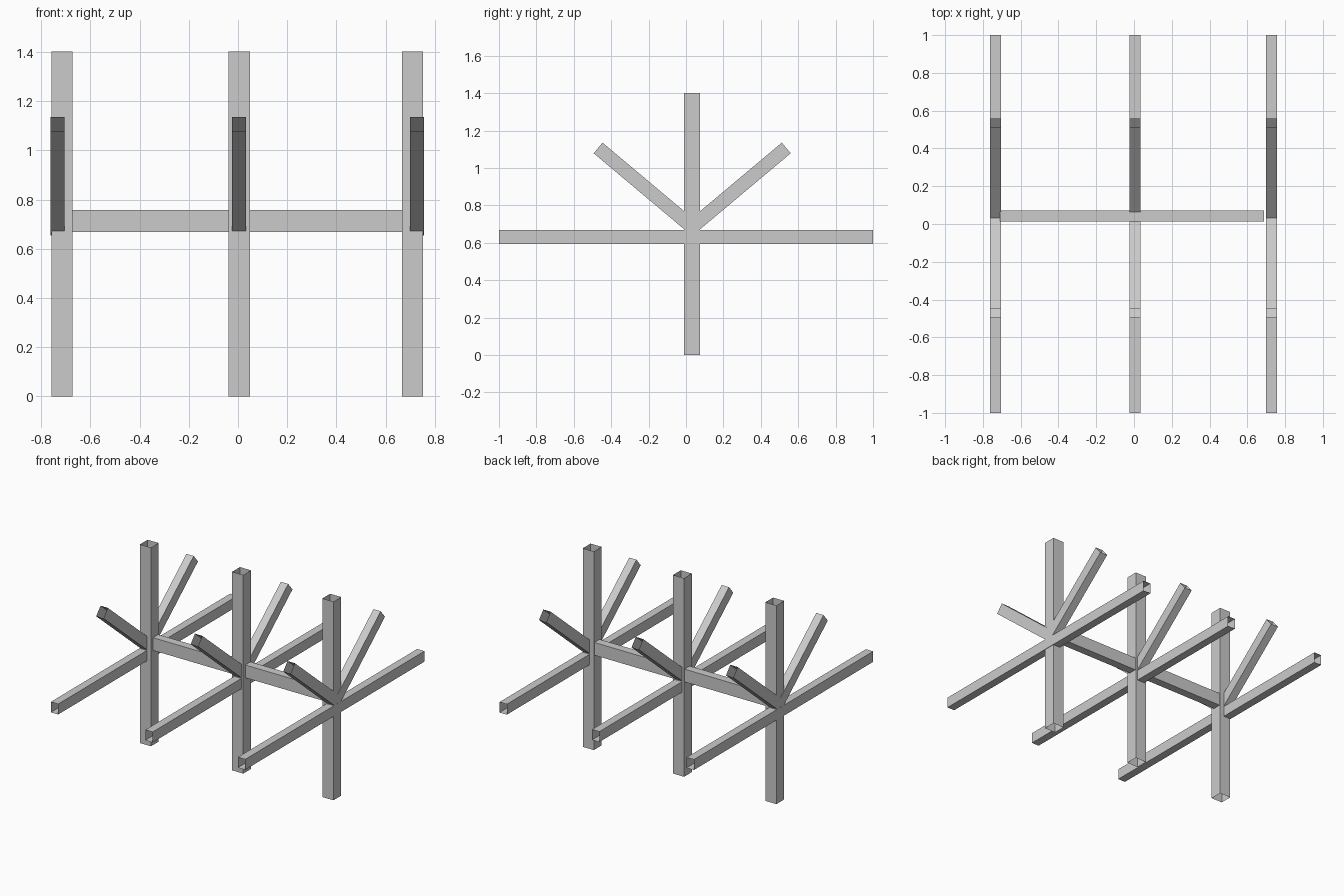
import bpy
from math import radians, cos, sin
from mathutils import Matrix, Vector

if "Cube" in bpy.data.objects:
    bpy.data.objects.remove(bpy.data.objects["Cube"])


def tube(name, center, width, height, length, rotation):
    """Open-ended rectangular tube; local z runs along its length."""
    w, h, l = width / 2, height / 2, length / 2
    ring = [(-w, -h), (w, -h), (w, h), (-w, h)]
    verts = [(x, y, z) for z in (-l, l) for x, y in ring]
    faces = [(i, (i + 1) % 4, (i + 1) % 4 + 4, i + 4) for i in range(4)]
    mesh = bpy.data.meshes.new(name)
    mesh.from_pydata(verts, [], faces)
    mesh.transform(Matrix.Translation(Vector(center)) @ rotation)
    obj = bpy.data.objects.new(name, mesh)
    bpy.context.collection.objects.link(obj)
    return obj


UPRIGHT = Matrix.Identity(4)
ALONG_X = Matrix.Rotation(radians(90), 4, 'Y')
MID_Y = 0.033
ANGLE = radians(40)
BAR_W, BAR_H = 0.057, 0.074

# Three frames: post centre x, bar centre x
frames = {"left": (-0.716, -0.733), "middle": (0.005, 0.005), "right": (0.7095, 0.7275)}

for side, (post_x, bar_x) in frames.items():
    # Upright post
    tube(f"{side}_post", (post_x, MID_Y, 0.701), 0.086, 0.086, 1.402, UPRIGHT)
    # Long horizontal bar through the post
    tube(f"{side}_long_bar", (bar_x, 0, 0.631), BAR_W, BAR_H, 2.0,
         Matrix.Rotation(radians(90), 4, 'X'))
    # Two raised arms, mirrored about the post
    for label, s in (("front", -1), ("back", 1)):
        length = 0.66
        tip = Vector((bar_x, MID_Y + s * 0.503, 1.107))
        axis = Vector((0, s * cos(ANGLE), sin(ANGLE)))
        tube(f"{side}_{label}_arm", tip - axis * length / 2, BAR_W, BAR_H, length,
             Matrix.Rotation(-s * (radians(90) - ANGLE), 4, 'X'))

# Cross rail joining the posts
tube("cross_rail", (-0.0105, 0.042, 0.713), 0.09, 0.058, 1.397, ALONG_X)
